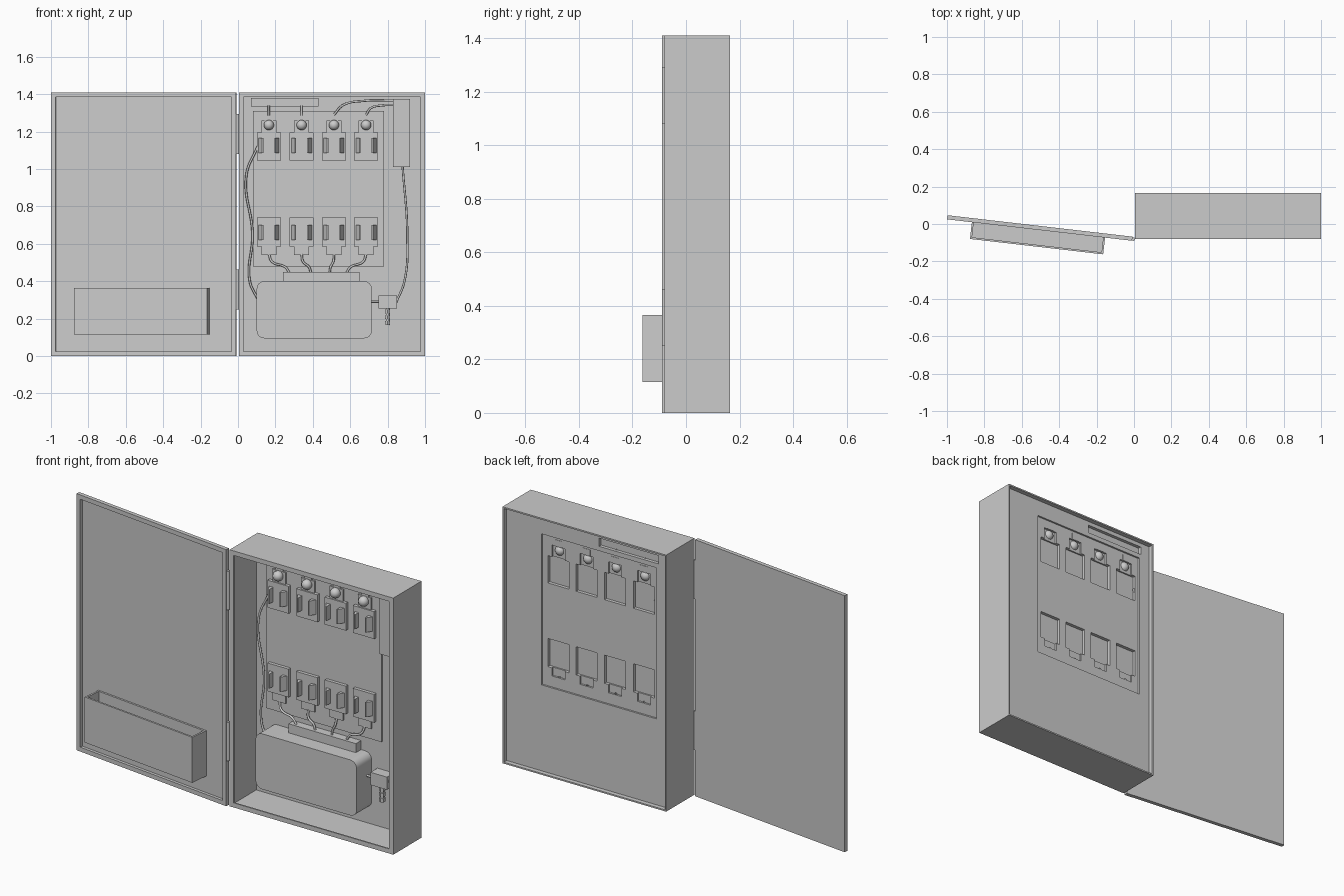
import bpy, bmesh, math
from mathutils import Vector, Matrix

if "Cube" in bpy.data.objects:
    bpy.data.objects.remove(bpy.data.objects["Cube"])


def finish(name, bm, smooth=False):
    me = bpy.data.meshes.new(name)
    bm.to_mesh(me)
    bm.free()
    ob = bpy.data.objects.new(name, me)
    bpy.context.collection.objects.link(ob)
    if smooth:
        bpy.ops.object.select_all(action='DESELECT')
        ob.select_set(True)
        bpy.context.view_layer.objects.active = ob
        bpy.ops.object.shade_smooth_by_angle(angle=math.radians(35))
    return ob


def box_bm(lo, hi):
    bm = bmesh.new()
    bmesh.ops.create_cube(bm, size=1)
    for v in bm.verts:
        v.co = [(a + b) / 2 + c * (b - a) for a, b, c in zip(lo, hi, v.co)]
    return bm


def box(name, x, y, z):
    return finish(name, box_bm((x[0], y[0], z[0]), (x[1], y[1], z[1])))


def tray(name, lo, hi, normal, wall, depth):
    """Box with one face inset and pushed in."""
    bm = box_bm(lo, hi)
    bm.normal_update()
    n = Vector(normal)
    face = max(bm.faces, key=lambda f: f.normal.dot(n))
    bmesh.ops.inset_region(bm, faces=[face], thickness=wall, use_even_offset=True)
    new = bmesh.ops.extrude_discrete_faces(bm, faces=[face])['faces'][0]
    bmesh.ops.translate(bm, verts=new.verts[:], vec=-n * depth)
    bmesh.ops.recalc_face_normals(bm, faces=bm.faces[:])
    return finish(name, bm)


def frame(name, x, y, z, t):
    """Rectangular ring running along y."""
    bm = bmesh.new()
    rings = []
    for yy, d in ((y[0], 0), (y[0], t), (y[1], t), (y[1], 0)):
        a, b, c, e = x[0] + d, x[1] - d, z[0] + d, z[1] - d
        rings.append([bm.verts.new((p, yy, q)) for p, q in ((a, c), (b, c), (b, e), (a, e))])
    for i in range(4):
        r, s = rings[i], rings[(i + 1) % 4]
        for j in range(4):
            k = (j + 1) % 4
            bm.faces.new((r[j], r[k], s[k], s[j]))
    bmesh.ops.recalc_face_normals(bm, faces=bm.faces[:])
    return finish(name, bm)


def prism(name, pts, axis, a, b):
    """Profile extruded along y (points x,z) or z (points x,y)."""
    bm = bmesh.new()
    f = bm.faces.new([bm.verts.new((p, a, q) if axis == 'y' else (p, q, a)) for p, q in pts])
    g = bmesh.ops.extrude_face_region(bm, geom=[f])['geom']
    off = (0, b - a, 0) if axis == 'y' else (0, 0, b - a)
    bmesh.ops.translate(bm, verts=[v for v in g if isinstance(v, bmesh.types.BMVert)], vec=off)
    bmesh.ops.recalc_face_normals(bm, faces=bm.faces[:])
    return finish(name, bm, axis == 'y')


def cylinder(name, x, y, z0, z1, r, n=16):
    bm = bmesh.new()
    bmesh.ops.create_cone(bm, cap_ends=True, segments=n, radius1=r, radius2=r, depth=z1 - z0,
                          matrix=Matrix.Translation((x, y, (z0 + z1) / 2)))
    return finish(name, bm, True)


def wire(name, pts, r=0.006):
    cu = bpy.data.curves.new(name, 'CURVE')
    cu.dimensions = '3D'
    cu.bevel_depth = r
    cu.bevel_resolution = 2
    cu.resolution_u = 10
    sp = cu.splines.new('BEZIER')
    sp.bezier_points.add(len(pts) - 1)
    for bp, p in zip(sp.bezier_points, pts):
        bp.co = p
        bp.handle_left_type = bp.handle_right_type = 'AUTO'
    ob = bpy.data.objects.new(name, cu)
    bpy.context.collection.objects.link(ob)


def relief(name, rects, base):
    """Stepped sheet: every rectangle (x0, x1, z0, z1, y) sets the depth, later ones win."""
    xs = sorted({round(v, 4) for r in rects for v in r[:2]})
    zs = sorted({round(v, 4) for r in rects for v in r[2:4]})

    def depth(i, j):
        cx, cz, d = (xs[i] + xs[i + 1]) / 2, (zs[j] + zs[j + 1]) / 2, base
        for a, b, c, e, y in rects:
            if a < cx < b and c < cz < e:
                d = y
        return d
    bm = bmesh.new()
    cache = {}

    def quad(*pts):
        bm.faces.new([cache.setdefault(p, None) or cache.update({p: bm.verts.new(p)}) or cache[p]
                      for p in pts])
    for i in range(len(xs) - 1):
        for j in range(len(zs) - 1):
            a, b, c, e, d = xs[i], xs[i + 1], zs[j], zs[j + 1], depth(i, j)
            quad((a, d, c), (b, d, c), (b, d, e), (a, d, e))
            if i + 2 < len(xs) and (k := depth(i + 1, j)) != d:
                quad((b, d, c), (b, k, c), (b, k, e), (b, d, e))
            if j + 2 < len(zs) and (k := depth(i, j + 1)) != d:
                quad((a, d, e), (b, d, e), (b, k, e), (a, k, e))
    return finish(name, bm)


H = 1.41
PANEL, PLATE, BASE, NECK = 0.14, 0.13, 0.112, 0.12
columns = [0.165, 0.34, 0.513, 0.685]

# Cabinet shell and front lip
frame("cabinet_walls", (0.005, 1.0), (-0.072, 0.165), (0, H), 0.008)
frame("cabinet_lip", (0.005, 1.0), (-0.08, -0.072), (0, H), 0.025)

# Back panel with pressed mounting plate, breaker bases and top bar
rects = [(0.01, 0.995, 0.005, H - 0.005, PANEL), (0.08, 0.78, 0.48, 1.31, PLATE),
         (0.07, 0.43, 1.335, 1.38, 0.122)]
for cx in columns:
    rects += [(cx - 0.064, cx + 0.064, 1.045, 1.195, BASE), (cx - 0.04, cx + 0.04, 1.195, 1.26, NECK),
              (cx - 0.064, cx + 0.064, 0.585, 0.74, BASE), (cx - 0.04, cx + 0.04, 0.54, 0.585, NECK)]
relief("back_panel", rects, PANEL)

# Breaker clips, terminal tabs and terminal balls
for cx in columns:
    for z0 in (1.085, 0.62):
        for s in (-1, 1):
            prism("breaker_clip", [(cx + s * 0.055, BASE), (cx + s * 0.03, BASE),
                                   (cx + s * 0.03, 0.08), (cx + s * 0.036, 0.08)], 'z', z0, z0 + 0.08)
    box("terminal_tab", (cx - 0.022, cx + 0.022), (0.122, 0.132), (1.26, 1.296))
    bm = bmesh.new()
    bmesh.ops.create_uvsphere(bm, u_segments=20, v_segments=12, radius=0.027,
                              matrix=Matrix.Translation((cx, 0.112, 1.235)))
    finish("terminal_ball", bm, True)

# Transformer with rounded corners and its terminal cap
pts, r = [], 0.04
for k, (cx, cz) in enumerate(((0.675, 0.36), (0.14, 0.36), (0.14, 0.135), (0.675, 0.135))):
    for i in range(7):
        a = math.radians(90 * k + 15 * i)
        pts.append((cx + r * math.cos(a), cz + r * math.sin(a)))
prism("transformer", pts, 'y', 0.01, PANEL)
box("transformer_cap", (0.24, 0.65), (0.095, PANEL), (0.398, 0.45))

# Side box, junction box and cable gland
box("side_box", (0.83, 0.92), (0.045, PANEL), (1.01, 1.375))
box("junction_box", (0.75, 0.85), (0.08, PANEL), (0.255, 0.325))
cylinder("gland_stem", 0.80, 0.11, 0.165, 0.256, 0.009)
for z0 in (0.228, 0.198, 0.168):
    cylinder("gland_nut", 0.80, 0.11, z0, z0 + 0.02, 0.016, 6)

# Wiring
y = 0.115
for cx, ex in zip(columns, (0.275, 0.39, 0.49, 0.58)):
    wire("lower_wire", [(cx, 0.125, 0.545), (cx + (ex - cx) * 0.15, y, 0.505),
                        (cx + (ex - cx) * 0.8, y, 0.475), (ex, y, 0.445)])
for cx in columns[:2]:
    wire("bar_wire", [(cx, 0.122, 1.285), (cx, 0.12, 1.34)])
wire("upper_wire", [(0.513, 0.12, 1.29), (0.56, 0.11, 1.34), (0.68, 0.1, 1.365), (0.835, 0.1, 1.366)])
wire("upper_wire", [(0.685, 0.12, 1.29), (0.71, 0.11, 1.325), (0.77, 0.1, 1.34), (0.835, 0.1, 1.342)])
wire("left_wire", [(0.105, 0.12, 1.12), (0.045, y, 0.97), (0.078, y, 0.65), (0.063, y, 0.40), (0.105, y, 0.305)])
wire("right_wire", [(0.88, 0.1, 1.015), (0.905, 0.1, 0.65), (0.89, 0.1, 0.40), (0.845, 0.1, 0.285)])
wire("link_wire", [(0.71, 0.1, 0.29), (0.755, 0.1, 0.29)])

# Open door with document pocket, swung on the hinge line
door = tray("door", (-0.998, -0.022, 0), (-0.003, 0, H), (0, -1, 0), 0.024, 0.016)
pocket = tray("document_pocket", (-0.865, -0.112, 0.115), (-0.148, -0.006, 0.365), (0, 0, 1), 0.01, 0.24)
for ob in (door, pocket):
    ob.location = (-0.005, -0.068, 0)
    ob.rotation_euler.z = math.radians(-6.6)

# Hinges
for z0 in (1.08, 0.25):
    cylinder("hinge", -0.003, -0.081, z0, z0 + 0.213, 0.009)
